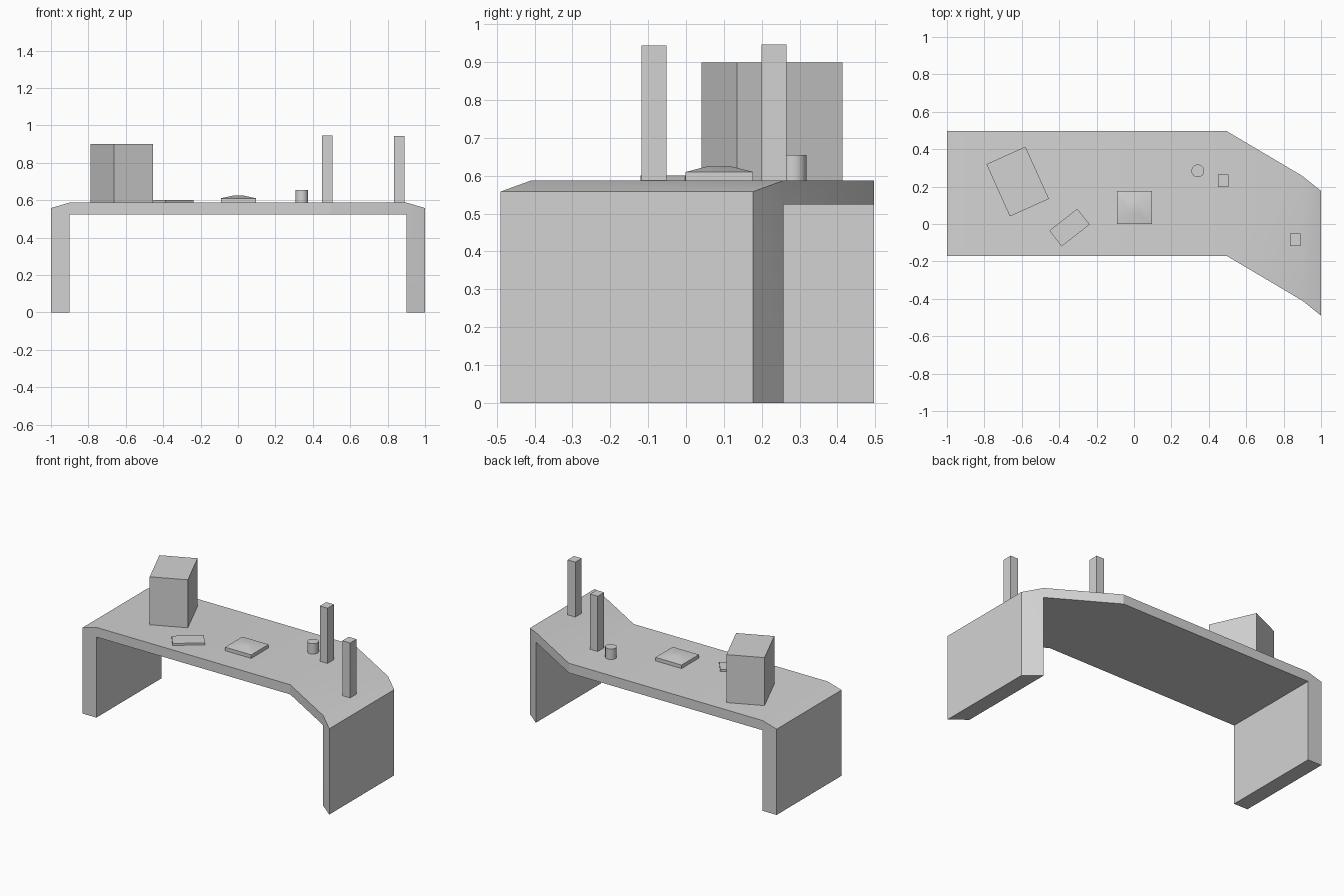
import bpy
import bmesh
from math import radians
from mathutils import Matrix, Vector

cube = bpy.data.objects.get("Cube")
if cube:
    bpy.data.objects.remove(cube, do_unlink=True)

TOP = 0.587      # table top height
UNDER = 0.524    # underside height
SHOULDER = 0.558  # height where the sloped ends meet the legs

# One plain grey for the whole set
grey = bpy.data.materials.new("plain_grey")
grey.use_nodes = True
colour = (0.65, 0.65, 0.65, 1)
grey.diffuse_color = colour
grey.node_tree.nodes["Principled BSDF"].inputs["Base Color"].default_value = colour


def finish(name, bm):
    """Turn a bmesh into a shaded object."""
    bmesh.ops.recalc_face_normals(bm, faces=bm.faces[:])
    mesh = bpy.data.meshes.new(name)
    bm.to_mesh(mesh)
    bm.free()
    mesh.materials.append(grey)
    obj = bpy.data.objects.new(name, mesh)
    bpy.context.collection.objects.link(obj)
    bpy.ops.object.select_all(action="DESELECT")
    obj.select_set(True)
    bpy.context.view_layer.objects.active = obj
    bpy.ops.object.shade_smooth_by_angle(angle=radians(30))
    return obj


def box(name, x, y, width, depth, top, turn=0):
    """Upright box standing on the table top."""
    bm = bmesh.new()
    height = top - TOP
    place = (Matrix.Translation((x, y, TOP + height / 2))
             @ Matrix.Rotation(radians(turn), 4, "Z")
             @ Matrix.Diagonal((width, depth, height, 1)))
    bmesh.ops.create_cube(bm, size=1, matrix=place)
    return finish(name, bm)


# Bent arch table: outer and inner outline, paired point by point
outer = [(-1, 0), (-1, SHOULDER), (-0.9, TOP), (0.495, TOP),
         (0.9, TOP), (1, SHOULDER), (1, 0)]
inner = [(-0.9, 0), (-0.9, UNDER), (-0.9, UNDER), (0.495, UNDER),
         (0.9, UNDER), (0.9, UNDER), (0.9, 0)]
front_edge = {-1: -0.17, -0.9: -0.17, 0.495: -0.17, 0.9: -0.41, 1: -0.49}
DEPTH = 0.667

bm = bmesh.new()
sections = []
for o, i in zip(outer, inner):
    corners = []
    for (x, z), shift in ((o, 0), (o, DEPTH), (i, DEPTH), (i, 0)):
        corners.append(bm.verts.new((x, front_edge[x] + shift, z)))
    sections.append(corners)
for a, b in zip(sections, sections[1:]):
    for k in range(4):
        n = (k + 1) % 4
        bm.faces.new((a[k], a[n], b[n], b[k]))
bm.faces.new(sections[0])
bm.faces.new(sections[-1])
bmesh.ops.remove_doubles(bm, verts=bm.verts[:], dist=0.0001)
finish("bent_table", bm)

# Blocks and posts on the table
box("large_block", -0.622, 0.227, 0.229, 0.306, 0.899, 24.2)
box("flat_slab", -0.345, -0.019, 0.19, 0.107, 0.6, 38)
box("rear_post", 0.477, 0.232, 0.055, 0.066, 0.946)
box("front_post", 0.861, -0.085, 0.056, 0.066, 0.944)

# Low tile with a raised centre
bm = bmesh.new()
centre = Vector((0.002, 0.088))
rings = []
for half_x, half_y, z in ((0.094, 0.089, TOP), (0.094, 0.089, 0.61),
                          (0.025, 0.03, 0.625)):
    rings.append([bm.verts.new((centre.x + sx * half_x, centre.y + sy * half_y, z))
                  for sx, sy in ((-1, -1), (1, -1), (1, 1), (-1, 1))])
for low, high in zip(rings, rings[1:]):
    for k in range(4):
        n = (k + 1) % 4
        bm.faces.new((low[k], low[n], high[n], high[k]))
bm.faces.new(rings[0])
bm.faces.new(rings[-1])
finish("raised_tile", bm)

# Small round cup
bm = bmesh.new()
cup_height = 0.655 - TOP
bmesh.ops.create_cone(bm, cap_ends=True, segments=24, radius1=0.034, radius2=0.034,
                      depth=cup_height,
                      matrix=Matrix.Translation((0.341, 0.284, TOP + cup_height / 2)))
finish("small_cylinder", bm)
